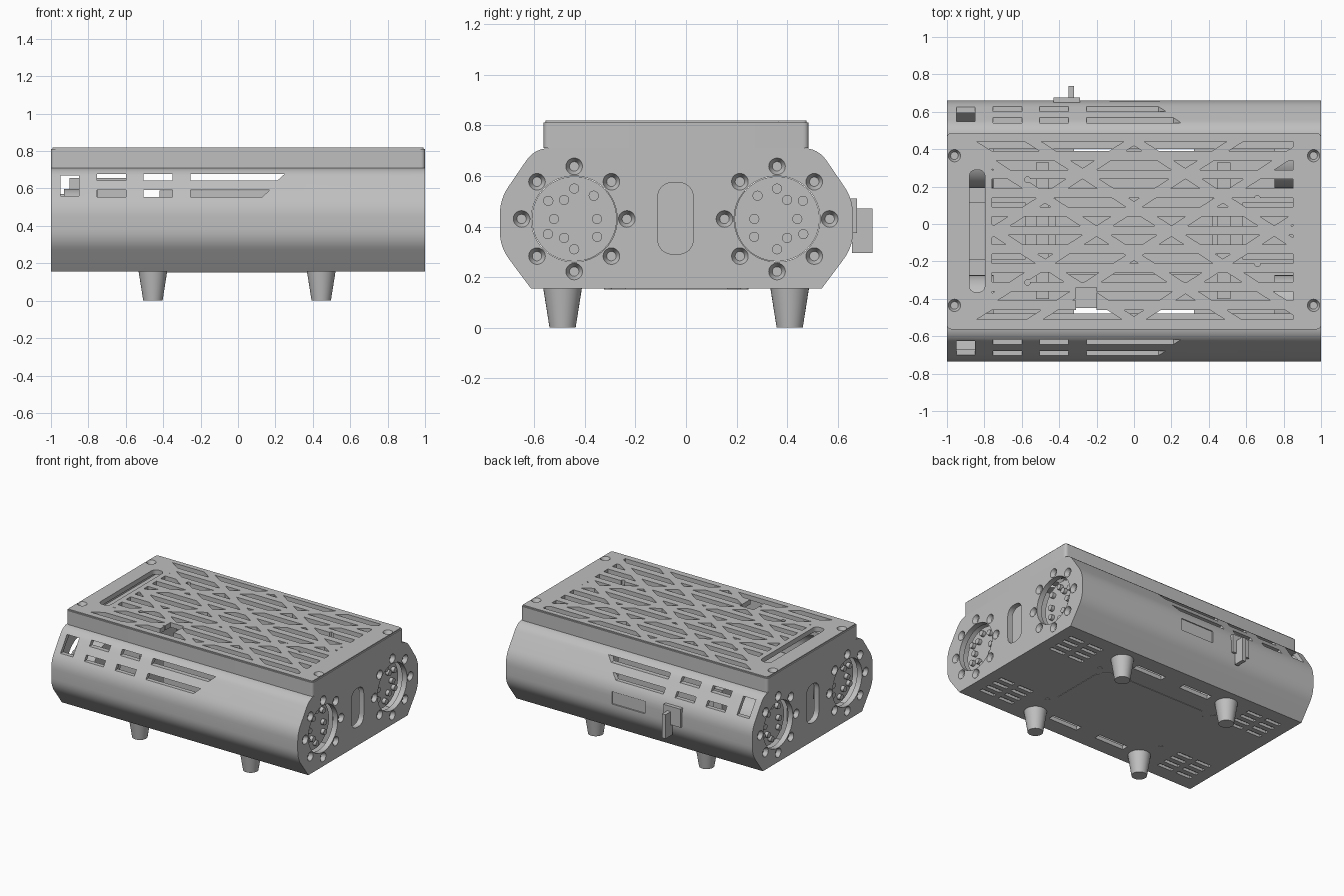
import bpy, bmesh
from math import cos, sin, pi, radians
from mathutils import Vector

if "Cube" in bpy.data.objects:
    bpy.data.objects.remove(bpy.data.objects["Cube"], do_unlink=True)

grey = bpy.data.materials.new("light_grey")
grey.use_nodes = True
grey.diffuse_color = (0.52, 0.52, 0.52, 1)
grey.node_tree.nodes["Principled BSDF"].inputs["Base Color"].default_value = grey.diffuse_color

YC = -0.038                      # middle of the case in y
AXES = {"X": lambda u, v, t: (t, u, v), "Y": lambda u, v, t: (u, t, v), "Z": lambda u, v, t: (u, v, t)}


def prism(bm, pts, axis, lo, hi, scale=1.0):
    """Extrude a 2D outline along an axis; scale shrinks the lo end about its centre."""
    f = AXES[axis]
    cu = sum(p[0] for p in pts) / len(pts)
    cv = sum(p[1] for p in pts) / len(pts)
    a = [bm.verts.new(f(cu + (u - cu) * scale, cv + (v - cv) * scale, lo)) for u, v in pts]
    b = [bm.verts.new(f(u, v, hi)) for u, v in pts]
    faces = [bm.faces.new(a), bm.faces.new(b)]
    for i in range(len(pts)):
        j = (i + 1) % len(pts)
        faces.append(bm.faces.new((a[i], a[j], b[j], b[i])))
    bmesh.ops.recalc_face_normals(bm, faces=faces)
    return b


def rect(u0, u1, v0, v1):
    return [(u0, v0), (u1, v0), (u1, v1), (u0, v1)]


def circle(u, v, r, n=32):
    return [(u + r * cos(2 * pi * i / n), v + r * sin(2 * pi * i / n)) for i in range(n)]


def rounded(corners, steps=6):
    """Round polygon corners given as (u, v, cut distance)."""
    out = []
    for i, (u, v, d) in enumerate(corners):
        p = Vector((u, v))
        if d == 0:
            out.append(p)
            continue
        q, r = (Vector(corners[k][:2]) for k in (i - 1, (i + 1) % len(corners)))
        s, e = p + (q - p).normalized() * d, p + (r - p).normalized() * d
        for k in range(steps + 1):
            t = k / steps
            out.append(s * (1 - t) ** 2 + p * (2 * t * (1 - t)) + e * t * t)
    return [tuple(p) for p in out]


def rounded_rect(u0, u1, v0, v1, d):
    return rounded([(u, v, d) for u, v in rect(u0, u1, v0, v1)])


def finish(name, bm):
    me = bpy.data.meshes.new(name)
    bm.to_mesh(me)
    bm.free()
    me.materials.append(grey)
    ob = bpy.data.objects.new(name, me)
    bpy.context.scene.collection.objects.link(ob)
    return ob


def cut(ob, cutter):
    """Subtract a cutter object and discard it."""
    mod = ob.modifiers.new("cut", "BOOLEAN")
    mod.operation, mod.solver, mod.object = "DIFFERENCE", "EXACT", cutter
    mod.use_self = True
    bpy.context.view_layer.update()
    dg = bpy.context.evaluated_depsgraph_get()
    me = bpy.data.meshes.new_from_object(ob.evaluated_get(dg))
    ob.modifiers.clear()
    ob.data = me
    bpy.data.objects.remove(cutter, do_unlink=True)


def case_outline(inset=0.0):
    half = [(0.575 - inset * 0.6, 0.155 + inset, 0), (0.698 - inset, 0.32, 0.06),
            (0.698 - inset, 0.508, 0.06), (0.56 - inset / 2, 0.71 - inset, 0.06)]
    corners = [(YC + y, z, d) for y, z, d in half] + [(YC - y, z, d) for y, z, d in reversed(half)]
    return rounded(corners)


PORTS = [(-0.442, 0.43), (0.36, 0.43)]

# Case shell: hollow body with an open top
bm = bmesh.new()
prism(bm, case_outline(), "X", -1, 1)
case = finish("case_shell", bm)
bm = bmesh.new()
prism(bm, case_outline(0.03), "X", -0.96, 0.96)
cut(case, finish("cavity", bm))
bm = bmesh.new()
prism(bm, rect(-0.93, 0.93, YC - 0.44, YC + 0.44), "Z", 0.6, 0.8)
cut(case, finish("top_opening", bm))

# Side vents, shared by the front and the back
bm = bmesh.new()
prism(bm, rect(-0.95, -0.85, 0.56, 0.67), "Y", -1, 1)
for z0, z1, end in ((0.555, 0.592, 0.13), (0.642, 0.678, 0.21)):
    for x in (-0.755, -0.505):
        prism(bm, rect(x, x + 0.155, z0, z1), "Y", -1, 1)
    prism(bm, [(-0.255, z0), (end, z0), (end + 0.04, z1), (-0.255, z1)], "Y", -1, 1)
cut(case, finish("side_vents", bm))

# End openings: ports, countersunk bolt holes and the middle slot
bm = bmesh.new()
prism(bm, rounded_rect(-0.113, 0.03, 0.29, 0.575, 0.07), "X", -2, 2)
for y, z in PORTS:
    prism(bm, circle(y, z, 0.17, 48), "X", -2, 2)
    for k in range(8):
        by, bz = y + 0.208 * cos(k * pi / 4), z + 0.208 * sin(k * pi / 4)
        for sx in (-1, 1):
            prism(bm, circle(by, bz, 0.034, 20), "X", sx * 0.972, sx * 1.002, scale=0.55)
cut(case, finish("end_openings", bm))

# Floor slots, shallow floor vents and the recessed back label
bm = bmesh.new()
for sx in (-1, 1):
    for sy in (-1, 1):
        x, y = 0.2 * sx, YC + 0.435 * sy
        prism(bm, rect(x - 0.12, x + 0.12, y - 0.025, y + 0.025), "Z", 0.1, 0.25)
        for col in (-0.08, 0.08):
            for row in range(4):
                x, y = 0.77 * sx + col, YC + 0.36 * sy + (row - 1.5) * 0.065
                prism(bm, rect(x - 0.06, x + 0.06, y - 0.014, y + 0.014), "Z", 0.1, 0.175)
prism(bm, rect(-0.13, 0.14, 0.39, 0.48), "Y", 0.65, 0.8)
cut(case, finish("floor_vents", bm))

# Port backs and pins on both ends
for side, sx in (("left", 1), ("right", -1)):
    backs, pins = bmesh.new(), bmesh.new()
    for m, (y, z) in zip((1, -1), PORTS):
        prism(backs, circle(y, z, 0.168, 48), "X", sx * 0.75, sx * 0.93)
        for a, r in ((90, .12), (50, .12), (0, .09), (-38, .115), (-90, .12), (-118, .085),
                     (-150, .12), (180, .08), (145, .125), (118, .085)):
            py, pz = y + m * r * cos(radians(a)), z + r * sin(radians(a))
            prism(pins, circle(py, pz, 0.02, 16), "X", sx * 0.92, sx * 0.955)
    finish(side + "_port_backs", backs)
    finish(side + "_port_pins", pins)

# Lid with softened edges and a hollow underside
bm = bmesh.new()
top = prism(bm, rounded_rect(-1, 1, -0.563, 0.485, 0.025), "Z", 0.71, 0.82)
rim = [e for e in bm.edges if all(v in top for v in e.verts)]
bmesh.ops.bevel(bm, geom=rim, offset=0.008, segments=2, affect="EDGES")
lid = finish("lid", bm)
bm = bmesh.new()
prism(bm, rect(-0.96, 0.96, -0.533, 0.455), "Z", 0.6, 0.785)
cut(lid, finish("lid_hollow", bm))

# Lid grille: rows of slots crossed by diagonal ribs
bm = bmesh.new()
for i in range(10):
    y = -0.485 + 0.1 * i
    s = {0: 0.08, 9: -0.08}.get(i, 0)
    prism(bm, [(-0.76 - max(s, 0), y - 0.025), (0.85, y - 0.025), (0.85, y + 0.025),
               (-0.76 - max(-s, 0), y + 0.025)], "Z", 0.7, 0.9)
slots = finish("slots", bm)
bm = bmesh.new()
for x0 in (-0.75, -0.2, 0.2, 0.75):
    for d in (-0.85, 0.85):
        w = 0.045
        prism(bm, [(x0 - d - w, YC - 0.55), (x0 - d + w, YC - 0.55),
                   (x0 + d + w, YC + 0.55), (x0 + d - w, YC + 0.55)], "Z", 0.6, 1)
cut(slots, finish("ribs", bm))
cut(lid, slots)

# Lid window, cable slot, screw recesses and pin holes
bm = bmesh.new()
prism(bm, rect(-0.31, -0.2, -0.51, -0.34), "Z", 0.7, 0.9)
prism(bm, rounded_rect(-0.88, -0.797, -0.365, 0.29, 0.04), "Z", 0.7, 0.9)
for x in (-0.96, 0.96):
    for y in (-0.435, 0.365):
        prism(bm, circle(x, y, 0.034, 24), "Z", 0.795, 0.822, scale=0.6)
for x, dy in ((-0.57, 0.275), (-0.285, 0.15), (0.66, 0.175)):
    for s in (-1, 1):
        prism(bm, circle(x, YC + s * dy, 0.015, 12), "Z", 0.7, 0.9)
cut(lid, finish("lid_holes", bm))

# Feet
bm = bmesh.new()
for x in (-0.455, 0.445):
    for y in (-0.488, 0.41):
        prism(bm, circle(x, y, 0.077), "Z", 0, 0.16, scale=0.67)
finish("feet", bm)

# Floor panel and its screws
bm = bmesh.new()
prism(bm, rounded([(x, y, 0.07) for x, y in rect(-0.46, 0.46, -0.31, 0.235)], 1), "Z", 0.152, 0.157)
finish("floor_panel", bm)
bm = bmesh.new()
for x in (-0.49, 0.49):
    for s in (-1, 1):
        prism(bm, circle(x, YC + s * 0.27, 0.016, 12), "Z", 0.151, 0.16)
finish("floor_screws", bm)

# Back flange and hook
bm = bmesh.new()
prism(bm, rect(-0.43, -0.29, 0.375, 0.51), "Y", 0.64, 0.677)
prism(bm, rect(-0.35, -0.322, 0.295, 0.472), "Y", 0.657, 0.737)
finish("back_bracket", bm)

# Internal blocks and upright rails
bm = bmesh.new()
prism(bm, rect(-0.42, 0.42, -0.27, 0.19), "Z", 0.18, 0.59)
finish("inner_block", bm)
bm = bmesh.new()
for sx in (-1, 1):
    prism(bm, rect(*sorted((sx * 0.58, sx * 0.9)), -0.19, 0.115), "Z", 0.18, 0.655)
finish("end_blocks", bm)
bm = bmesh.new()
for x in (-0.49, 0.48):
    prism(bm, rect(x - 0.035, x + 0.035, -0.4, 0.33), "Z", 0.18, 0.54)
finish("inner_rails", bm)

# Smooth the curved surfaces, keep the edges sharp
bpy.ops.object.select_all(action="DESELECT")
for ob in bpy.context.scene.objects:
    if ob.type == "MESH":
        ob.select_set(True)
        bpy.context.view_layer.objects.active = ob
bpy.ops.object.shade_smooth_by_angle(angle=radians(30))
